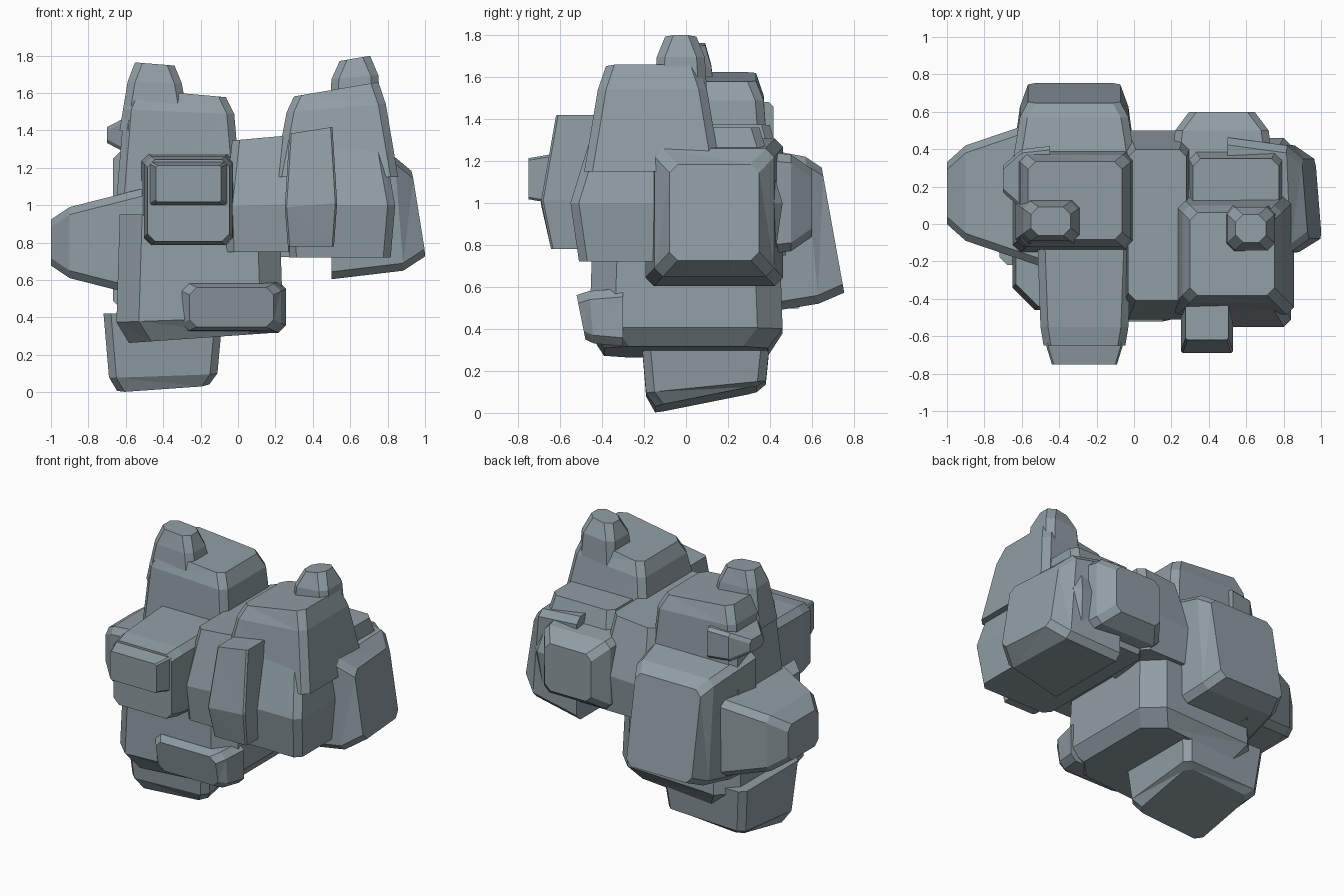
import bpy, bmesh

if "Cube" in bpy.data.objects:
    bpy.data.objects.remove(bpy.data.objects["Cube"])

body = None
slate = bpy.data.materials.new("slate")
slate.diffuse_color = (.28, .34, .37, 1)
slate.use_nodes = True
slate.node_tree.nodes["Principled BSDF"].inputs["Base Color"].default_value = slate.diffuse_color

def block(name, axis, base, tip, u, v, taper=.85, bevel=.1, flare=1.1, tu=0, tv=0, cut=.04):
    """Corner-cut box grown along an axis from base to tip: flared root, bevelled
    and tilted end. It is merged into the body."""
    global body
    step = bevel if tip > base else -bevel
    bm = bmesh.new()
    rings = []
    for pos, scale, tilt in ((base, flare, 0), (tip - step, 1, .5), (tip, taper, 1)):
        ring = []
        hu, hv = scale * (u[1] - u[0]) / 2, scale * (v[1] - v[0]) / 2
        for su, sv in ((-1, -1), (1, -1), (1, 1), (-1, 1)):
            pair = [(su * hu, sv * (hv - cut)), (su * (hu - cut), sv * hv)]
            for du, dv in pair if su == sv else pair[::-1]:
                a, b = sum(u) / 2 + du, sum(v) / 2 + dv
                p = pos + tilt * (tu * du + tv * dv)
                ring.append(bm.verts.new({'x': (p, a, b), 'y': (a, p, b), 'z': (a, b, p)}[axis]))
        rings.append(ring)
    bm.faces.new(rings[0])
    bm.faces.new(rings[-1])
    for lo, hi in zip(rings, rings[1:]):
        for i in range(len(lo)):
            bm.faces.new((lo[i - 1], lo[i], hi[i], hi[i - 1]))
    bmesh.ops.recalc_face_normals(bm, faces=bm.faces)
    bmesh.ops.triangulate(bm, faces=list(bm.faces))
    mesh = bpy.data.meshes.new(name)
    bm.to_mesh(mesh)
    bm.free()
    mesh.materials.append(slate)
    part = bpy.data.objects.new(name, mesh)
    bpy.context.collection.objects.link(part)
    if body is None:
        body = part
        bpy.context.view_layer.objects.active = body
        return
    mod = body.modifiers.new(name, 'BOOLEAN')
    mod.operation, mod.solver, mod.object = 'UNION', 'EXACT', part
    bpy.ops.object.modifier_apply(modifier=mod.name)
    bpy.data.objects.remove(part)

# Trunk, foot and low front ledge
block("trunk", 'z', .95, .29, (-.65, .24), (-.46, .46), flare=.96, tu=.07, cut=.12)
block("foot", 'z', .42, .065, (-.69, -.11), (-.19, .38), bevel=.05, tu=.07, tv=.2)
block("front_ledge", 'y', -.3, -.5, (-.3, .23), (.33, .58), bevel=.05, tv=-.2)

# Left side: front block with nose, bulge, tower, horn, spur, back block
block("front_block", 'y', .1, -.65, (-.5, -.03), (.79, 1.26), taper=.93)
block("front_nose", 'y', -.5, -.75, (-.47, -.06), (1, 1.23), cut=.01)
block("left_bulge", 'x', -.45, -1, (-.09, .42), (.61, .99), taper=.65, flare=1.6)
block("left_tower", 'z', .8, 1.6, (-.61, -.02), (-.12, .37), flare=1.2, tu=-.09)
block("left_horn", 'z', 1.4, 1.755, (-.59, -.3), (-.09, .12), taper=.73, flare=1.3, tu=-.08)
block("left_spur", 'x', -.45, -.7, (.08, .4), (1.28, 1.47), taper=.45, cut=.02)
block("back_left_block", 'y', .2, .7, (-.61, -.03), (.52, 1.22), flare=1.2, tv=-.18)

# Saddle between the towers
block("saddle", 'z', .75, 1.36, (-.07, .32), (-.51, .5), taper=.8, bevel=.36, flare=.95, tu=.09)

# Right side: tower in two steps, horn, front strip, bulge, back block
block("right_base", 'z', .72, 1.36, (.25, .84), (-.55, .46), taper=.78, bevel=.36, flare=.92)
block("right_tower", 'z', 1.15, 1.62, (.26, .79), (-.42, .1), flare=1.25, tu=.17)
block("right_horn", 'z', 1.5, 1.785, (.5, .75), (-.14, .09), taper=.65, tu=.17)
block("front_strip", 'z', .78, 1.4, (.25, .53), (-.69, .1), taper=.82, bevel=.4, flare=.88,
      tu=.16, cut=.01)
block("right_bulge", 'x', .5, .95, (-.15, .42), (.65, 1.26), taper=.75, flare=1.15, tu=-.08, tv=-.16)
block("back_right_block", 'y', .1, .6, (.22, .72), (.77, 1.23), taper=.7, flare=1.2)

body.name = "rock_body"
